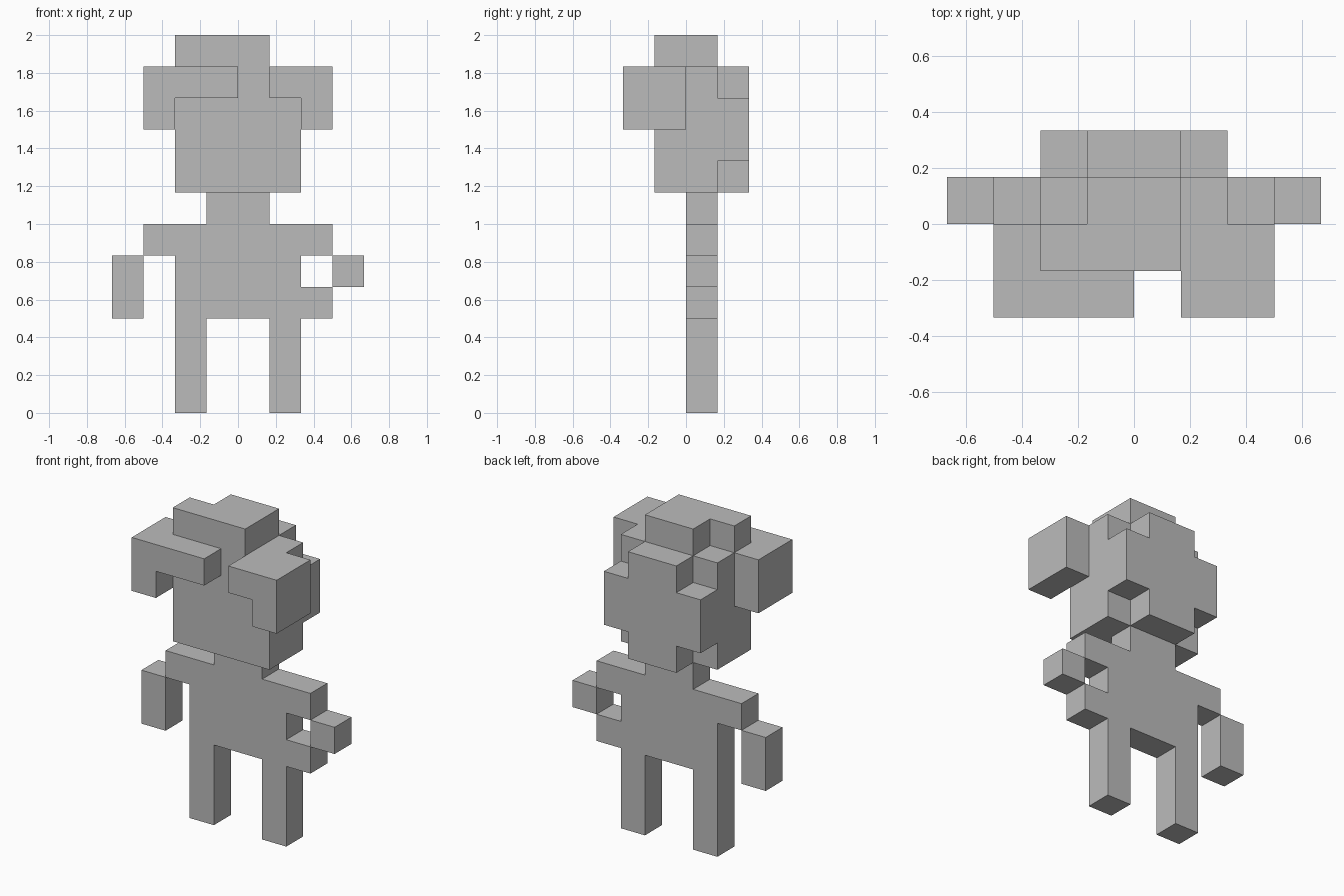
import bpy, bmesh
from itertools import product
from mathutils import Vector

U = 1 / 6  # size of one block

cube = bpy.data.objects.get("Cube")
if cube:
    bpy.data.objects.remove(cube, do_unlink=True)

grey = bpy.data.materials.new("plain grey")
grey.use_nodes = True
grey.diffuse_color = (0.5, 0.5, 0.5, 1)
grey.node_tree.nodes["Principled BSDF"].inputs["Base Color"].default_value = grey.diffuse_color

# Each part is a list of boxes in blocks: (x range, y range, z range)
THIN = (0, 1)
FRONT = (-2, 0)
parts = {
    "torso": [((-2, 2), THIN, (3, 6))],
    "neck": [((-1, 1), THIN, (6, 7))],
    "right_leg": [((-2, -1), THIN, (0, 3))],
    "left_leg": [((1, 2), THIN, (0, 3))],
    "right_shoulder": [((-3, -2), THIN, (5, 6))],
    "left_shoulder": [((2, 3), THIN, (5, 6))],
    "right_hand": [((-4, -3), THIN, (3, 5))],
    "left_elbow": [((3, 4), THIN, (4, 5))],
    "left_hand": [((2, 3), THIN, (3, 4))],
    # head with a cross-shaped back
    "head": [((-2, 2), (-1, 1), (7, 11)),
             ((-2, 2), (1, 2), (8, 10)),
             ((-1, 1), (1, 2), (7, 11))],
    # tuft on top with a notched back corner
    "crown": [((-2, 1), (-1, 0), (11, 12)),
              ((-1, 1), (0, 1), (11, 12))],
    # L-shaped locks wrapping the front corners of the head
    "right_lock": [((-3, 0), (-2, -1), (10, 11)),
                   ((-3, -2), FRONT, (9, 11))],
    "left_lock": [((1, 3), (-2, -1), (10, 11)),
                  ((2, 3), FRONT, (9, 11))],
}


def cells_of(boxes):
    return {c for box in boxes for c in product(*(range(*r) for r in box))}


cells = {name: cells_of(boxes) for name, boxes in parts.items()}
# the lower side blocks of the locks hang in front of the head corners
solid = set().union(*cells.values())


def build(name, blocks):
    """Skin the blocks, leaving out faces buried against a neighbour."""
    bm = bmesh.new()
    for block in sorted(blocks):
        for axis, side in product(range(3), (0, 1)):
            neighbour = list(block)
            neighbour[axis] += 2 * side - 1
            if tuple(neighbour) in solid:
                continue
            u, v = Vector((0, 0, 0)), Vector((0, 0, 0))
            u[(axis + 1) % 3] = 1
            v[(axis + 2) % 3] = 1
            start = Vector(block)
            start[axis] += side
            corners = [start, start + u, start + u + v, start + v]
            if not side:
                corners.reverse()
            bm.faces.new([bm.verts.new(c * U) for c in corners])
    bmesh.ops.remove_doubles(bm, verts=bm.verts, dist=U / 100)
    mesh = bpy.data.meshes.new(name)
    bm.to_mesh(mesh)
    bm.free()
    mesh.materials.append(grey)
    bpy.context.collection.objects.link(bpy.data.objects.new(name, mesh))


for name, blocks in cells.items():
    build(name, blocks)
